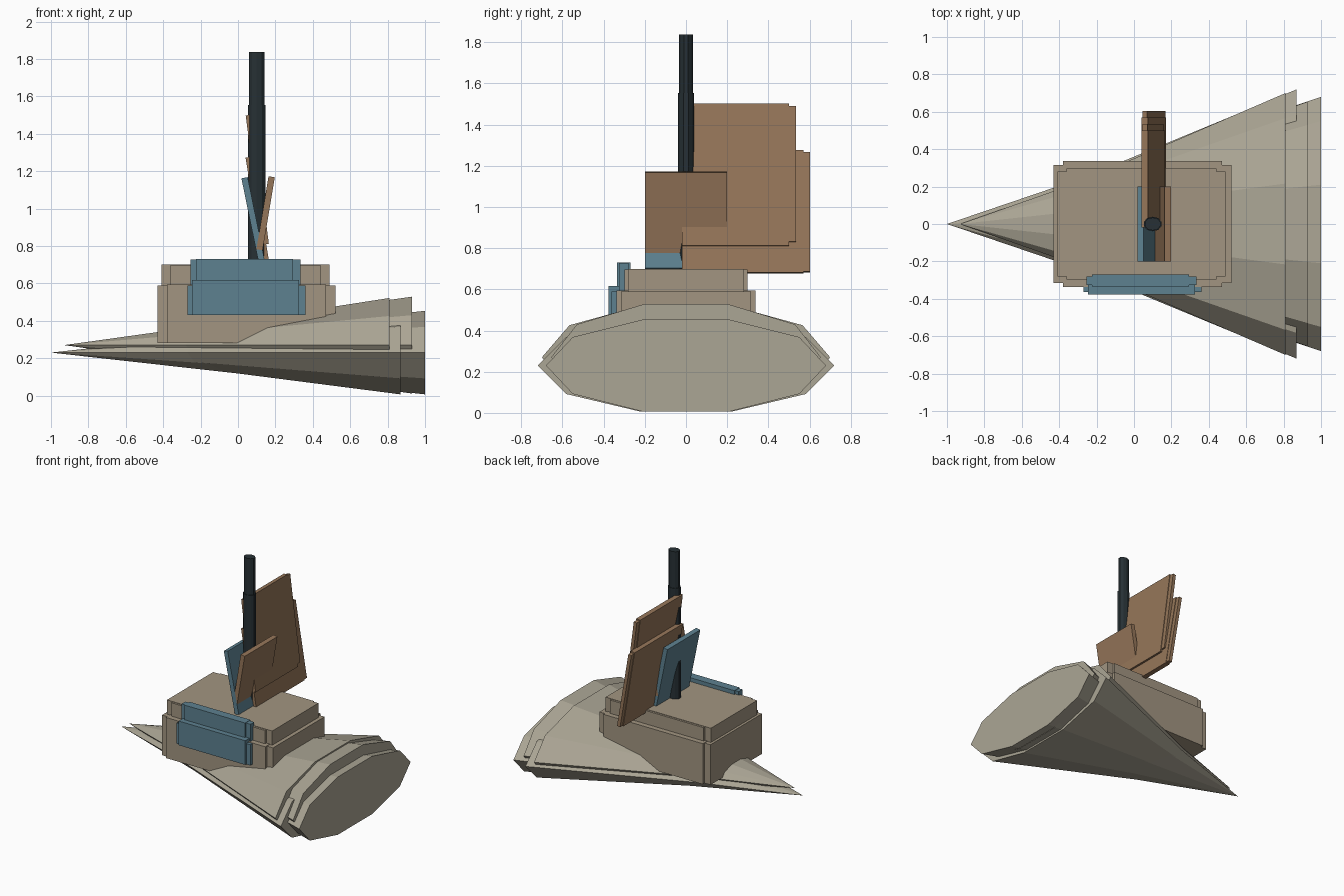
import bpy, math
from mathutils import Matrix, Vector

if "Cube" in bpy.data.objects:
    bpy.data.objects.remove(bpy.data.objects["Cube"])


def material(name, rgb):
    m = bpy.data.materials.new(name)
    m.diffuse_color = (*rgb, 1)
    m.use_nodes = True
    m.node_tree.nodes["Principled BSDF"].inputs["Base Color"].default_value = m.diffuse_color
    return m


HULL = material("weathered_hull", (0.41, 0.38, 0.30))
CABIN = material("cabin_wood", (0.36, 0.30, 0.22))
BLUE = material("blue_paint", (0.11, 0.22, 0.28))
BROWN = material("brown_cloth", (0.30, 0.18, 0.10))
DARK = material("dark_mast", (0.02, 0.03, 0.035))


def mesh_object(name, verts, faces, mat):
    me = bpy.data.meshes.new(name)
    me.from_pydata(verts, [], faces)
    me.materials.append(mat)
    ob = bpy.data.objects.new(name, me)
    bpy.context.collection.objects.link(ob)
    return ob


def hull_cone(name, half_len, zc, ry, rz, n=10):
    ring = [(half_len, ry * math.cos(2 * math.pi * i / n),
             zc + rz * math.sin(2 * math.pi * i / n)) for i in range(n)]
    faces = [(i, n, (i + 1) % n) for i in range(n)] + [tuple(range(n))]
    return mesh_object(name, ring + [(-half_len, 0, zc)], faces, mat=HULL)


def box(name, x, y, z, mat, top_shift=0):
    # box from ranges; top_shift leans the top along x
    verts = [(a + (top_shift if c == z[1] else 0), b, c) for c in z for b in y for a in x]
    faces = [(0, 2, 3, 1), (4, 5, 7, 6), (0, 1, 5, 4), (2, 6, 7, 3), (0, 4, 6, 2), (1, 3, 7, 5)]
    return mesh_object(name, verts, faces, mat)


def panel(name, y, z, x_bottom, x_top, mat, t=0.034):
    # thin plate tilted about the y axis
    a, b = Vector((x_bottom, 0, z[0])), Vector((x_top, 0, z[1]))
    d = b - a
    h = d.length / 2
    ob = box(name, (-t / 2, t / 2), y, (-h, h), mat)
    ob.matrix_world = Matrix.Translation((a + b) / 2) @ Matrix.Rotation(math.atan2(d.x, d.z), 4, 'Y')
    return ob


# Hull: overlapping faceted cones with stepped sterns
hull_cone("hull_lower_long", 1.0, 0.23, 0.68, 0.235)
hull_cone("hull_lower_wide", 0.87, 0.23, 0.72, 0.235)
hull_cone("hull_upper_long", 0.93, 0.27, 0.655, 0.272)
hull_cone("hull_upper_wide", 0.81, 0.27, 0.70, 0.265)

# Cabin: two storeys with notched corners
box("cabin_lower_long", (-0.43, 0.52), (-0.315, 0.315), (0.28, 0.59), CABIN)
box("cabin_lower_wide", (-0.38, 0.47), (-0.338, 0.338), (0.28, 0.594), CABIN)
box("cabin_upper_long", (-0.41, 0.49), (-0.282, 0.282), (0.45, 0.70), CABIN)
box("cabin_upper_wide", (-0.36, 0.44), (-0.298, 0.298), (0.45, 0.697), CABIN)

# Blue side boards on the front of the cabin
box("side_board_low_long", (-0.27, 0.36), (-0.363, -0.31), (0.43, 0.59), BLUE)
box("side_board_low_deep", (-0.245, 0.325), (-0.376, -0.30), (0.43, 0.617), BLUE)
box("side_board_high_long", (-0.255, 0.335), (-0.325, -0.28), (0.51, 0.727), BLUE)
box("side_board_high_deep", (-0.225, 0.295), (-0.335, -0.27), (0.51, 0.73), BLUE)

# Mast in two diameters
for name, r, top in (("mast_lower", 0.042, 1.555), ("mast_upper", 0.037, 1.837)):
    bpy.ops.mesh.primitive_cylinder_add(vertices=10, radius=1, depth=1,
                                        location=(0.10, 0, (0.66 + top) / 2))
    mast = bpy.context.object
    mast.name = name
    mast.scale = (r * 1.18, r * 0.93, top - 0.66)
    mast.data.materials.append(DARK)

# Large aft-leaning sails with stepped edges
panel("main_sail", (-0.02, 0.50), (0.81, 1.50), 0.148, 0.058, BROWN)
panel("main_sail_edge", (-0.01, 0.535), (0.83, 1.49), 0.145, 0.059, BROWN, 0.026)
panel("outer_sail", (-0.02, 0.57), (0.68, 1.275), 0.155, 0.057, BROWN)
panel("outer_sail_edge", (-0.01, 0.603), (0.685, 1.265), 0.155, 0.058, BROWN, 0.026)

# Small crossed sails
panel("small_brown_sail", (-0.2, 0.2), (0.78, 1.17), 0.115, 0.18, BROWN)
panel("small_blue_sail", (-0.2, 0.2), (0.70, 1.165), 0.13, 0.035, BLUE)
